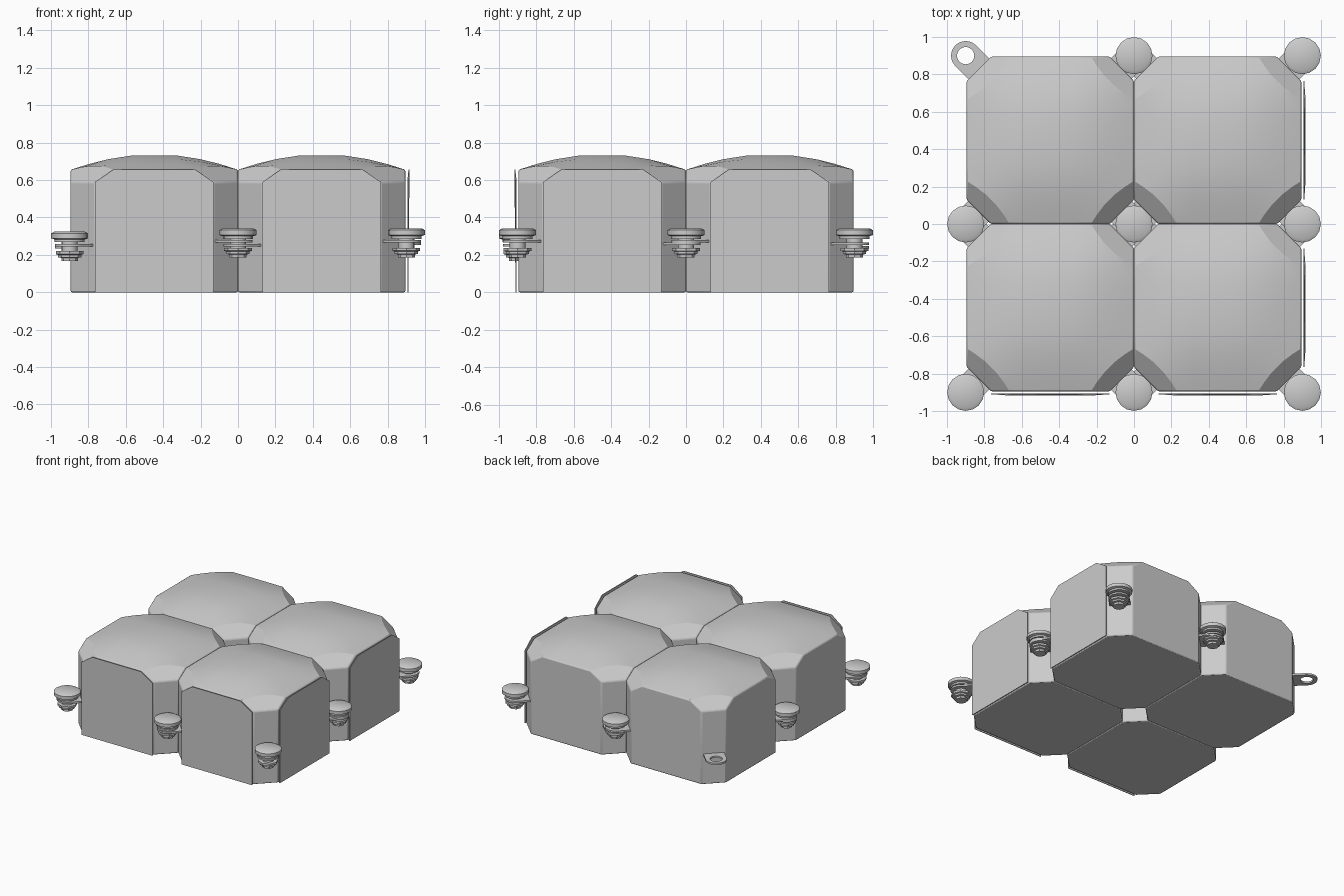
import bpy, bmesh
from math import cos, sin, tau, pi, atan2
from mathutils import Vector, Matrix

if "Cube" in bpy.data.objects:
    bpy.data.objects.remove(bpy.data.objects["Cube"])

H, C = 0.4475, 0.13          # half width of a float, corner chamfer
PITCH = 0.9                  # spacing of the bolt positions


def finish(bm, name, smooth=30):
    bmesh.ops.remove_doubles(bm, verts=bm.verts, dist=1e-5)
    bmesh.ops.recalc_face_normals(bm, faces=bm.faces)
    me = bpy.data.meshes.new(name)
    bm.to_mesh(me)
    bm.free()
    ob = bpy.data.objects.new(name, me)
    bpy.context.collection.objects.link(ob)
    bpy.ops.object.select_all(action='DESELECT')
    ob.select_set(True)
    bpy.context.view_layer.objects.active = ob
    if smooth:
        bpy.ops.object.shade_smooth_by_angle(angle=smooth * pi / 180)
    return ob


def copy(ob, loc, name, rot=0):
    c = ob.copy()
    c.name = name
    c.location = loc
    c.rotation_euler.z = rot
    bpy.context.collection.objects.link(c)
    return c


def rise(d):
    pts = [(0, 0), (0.1, 0.42), (0.2, 0.75), (0.32, 1), (1, 1)]
    for (a, p), (b, q) in zip(pts, pts[1:]):
        if d <= b:
            return p + (q - p) * (d - a) / (b - a)


# float block: domed box with its four corners cut upright and slanted
def float_block():
    bm = bmesh.new()
    t = [-H, -H + .1, -H + .2, -H + .32, H - .32, H - .2, H - .1, H]
    n = len(t)
    top = [[bm.verts.new((x, y, .655 + .075 * rise(H - abs(x)) * rise(H - abs(y))))
            for y in t] for x in t]
    for i in range(n - 1):
        for j in range(n - 1):
            bm.faces.new((top[i][j], top[i + 1][j], top[i + 1][j + 1], top[i][j + 1]))
    rim = [e for e in bm.edges if e.is_boundary]
    ext = bmesh.ops.extrude_edge_only(bm, edges=rim)['geom']
    for v in ext:
        if isinstance(v, bmesh.types.BMVert):
            v.co.z = 0
    bmesh.ops.contextual_create(bm, geom=[e for e in bm.edges if e.is_boundary])
    for sx in (-1, 1):
        for sy in (-1, 1):
            p = Vector((sx * (H - C / 2), sy * (H - C / 2), 0.59))
            out = Vector((sx, sy, 0)).normalized()
            for no in (out, out * 0.065 + Vector((0, 0, 0.0707))):
                bmesh.ops.bisect_plane(bm, geom=bm.verts[:] + bm.edges[:] + bm.faces[:],
                                       plane_co=p, plane_no=no, clear_outer=True)
                bmesh.ops.contextual_create(bm, geom=[e for e in bm.edges if e.is_boundary])
    bmesh.ops.dissolve_limit(bm, angle_limit=0.01, verts=bm.verts, edges=bm.edges)
    ob = finish(bm, "float_block", 25)
    bev = ob.modifiers.new("soft_edges", 'BEVEL')
    bev.width, bev.segments, bev.limit_method, bev.angle_limit = 0.008, 2, 'ANGLE', 0.6
    return ob


# connecting lug: flat eyelet, its tail pointing along +x
def lug():
    bm = bmesh.new()
    N, rings = 32, []
    for z, inner in ((-.007, 1), (-.007, 0), (.007, 0), (.007, 1)):
        ring = []
        for k in range(N):
            a = tau * k / N
            r = .046 if inner else .078
            if not inner and cos(a) > 1e-4:
                r = min(.078 / max(abs(sin(a)), 1e-4), .13 / cos(a))
            ring.append(bm.verts.new((r * cos(a), r * sin(a), z)))
        rings.append(ring)
    for q in range(4):
        A, B = rings[q], rings[(q + 1) % 4]
        for k in range(N):
            m = (k + 1) % N
            bm.faces.new((A[k], A[m], B[m], B[k]))
    return finish(bm, "lug")


# lathe helper for bolt parts
def lathe(name, profile, sides):
    bm = bmesh.new()
    vs = [bm.verts.new((r, 0, z)) for r, z in profile]
    es = [bm.edges.new(p) for p in zip(vs, vs[1:])]
    bmesh.ops.spin(bm, geom=vs + es, cent=(0, 0, 0), axis=(0, 0, 1),
                   angle=tau, steps=sides, use_merge=True)
    return finish(bm, name, 35)


# side skin: thin loose panel on an outer face, facing -y
def side_skin():
    bm = bmesh.new()
    e = H - C
    outline = [(-e, 0), (e, 0), (e, .588), (e - .1, .657), (-e + .1, .657), (-e, .588)]
    loops = [[bm.verts.new((x, -H - o - (.006 if z > .6 else 0), z)) for x, z in outline]
             for o in (.010, .016)]
    bm.faces.new(loops[0])
    bm.faces.new(loops[1])
    for k in range(6):
        m = (k + 1) % 6
        bm.faces.new((loops[0][k], loops[0][m], loops[1][m], loops[1][k]))
    return finish(bm, "side_skin", 0)


masters = block, eye, skin = float_block(), lug(), side_skin()
cap = lathe("bolt_cap", [(0, .342), (.082, .342), (.099, .332), (.099, .306),
                         (.08, .300), (.08, .286), (0, .286)], 16)
shank = lathe("bolt_shank", [(0, .29), (.043, .29), (.043, .22), (0, .22)], 16)
nut = lathe("bolt_nut", [(0, .238), (.074, .238), (.074, .222), (.062, .218),
                         (.062, .205), (.045, .202), (.045, .186), (0, .186)], 8)

# four floats, each with four lugs at staggered heights
levels = {(-1, 1): .240, (-1, -1): .252, (1, 1): .260, (1, -1): .272}
for fx in (-1, 1):
    for fy in (-1, 1):
        cx, cy = fx * PITCH / 2, fy * PITCH / 2
        copy(block, (fx * H, fy * H, 0), "float")
        for (sx, sy), z in levels.items():
            copy(eye, (cx + sx * PITCH / 2, cy + sy * PITCH / 2, z), "float_lug",
                 atan2(-sy, -sx))

# loose skins along the front and right sides
for s in (-1, 1):
    copy(skin, (s * H, -H, 0), "front_skin")
    copy(skin, (H, s * H, 0), "right_skin", pi / 2)

# bolts at every grid point except the back left corner
for ix in (-1, 0, 1):
    for iy in (-1, 0, 1):
        if (ix, iy) != (-1, 1):
            for part in (cap, shank, nut):
                copy(part, (ix * PITCH, iy * PITCH, -.018 if ix < 0 else 0),
                     part.name.split('.')[0] + "_copy")

for ob in (*masters, cap, shank, nut):
    bpy.data.objects.remove(ob)
